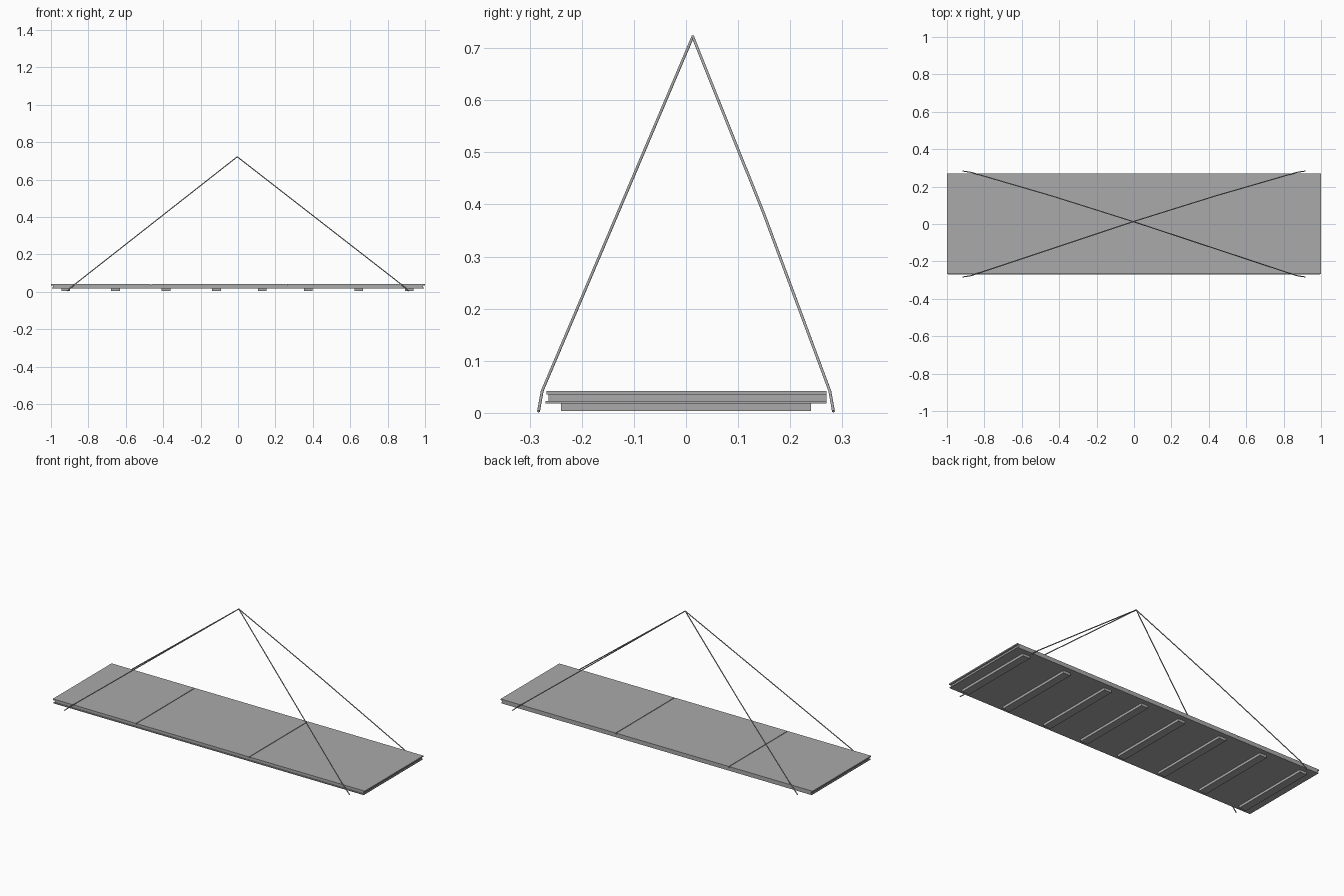
import bpy
from mathutils import Vector

cube = bpy.data.objects.get("Cube")
if cube:
    bpy.data.objects.remove(cube, do_unlink=True)

grey = bpy.data.materials.new("plain grey")
grey.use_nodes = True
grey.diffuse_color = (0.4, 0.4, 0.4, 1)
grey.node_tree.nodes["Principled BSDF"].inputs["Base Color"].default_value = (0.4, 0.4, 0.4, 1)


def box(name, low, high):
    """Axis-aligned block between two corners."""
    low, high = Vector(low), Vector(high)
    bpy.ops.mesh.primitive_cube_add(size=1, location=(low + high) / 2)
    obj = bpy.context.object
    obj.name = name
    obj.scale = high - low
    bpy.ops.object.transform_apply(location=False, rotation=False, scale=True)
    obj.data.materials.append(grey)
    return obj


def cable(name, points, radius=0.0028):
    """Thin round line through the points."""
    curve = bpy.data.curves.new(name, "CURVE")
    curve.dimensions = "3D"
    curve.bevel_depth = radius
    curve.bevel_resolution = 2
    curve.use_fill_caps = True
    spline = curve.splines.new("POLY")
    spline.points.add(len(points) - 1)
    for point, co in zip(spline.points, points):
        point.co = (*co, 1)
    curve.materials.append(grey)
    obj = bpy.data.objects.new(name, curve)
    bpy.context.collection.objects.link(obj)


# Layered deck: bottom sheet, recessed core, three top panels with narrow seams
box("bottom_sheet", (-0.995, -0.27, 0.018), (0.995, 0.27, 0.023))
box("core_sheet", (-0.99, -0.264, 0.023), (0.99, 0.27, 0.035))
seams = [-1, -0.465, 0.26, 1]
gap = 0.002
for i, (start, end) in enumerate(zip(seams, seams[1:])):
    x0 = start + (gap if i > 0 else 0)
    x1 = end - (gap if i < 2 else 0)
    box(f"top_panel_{i + 1}", (x0, -0.268, 0.035), (x1, 0.27, 0.042))

# Cross battens under the deck
for i, x in enumerate((-0.92, -0.655, -0.385, -0.115, 0.13, 0.375, 0.645, 0.915)):
    box(f"batten_{i + 1}", (x - 0.023, -0.24, 0.004), (x + 0.023, 0.24, 0.018))

# Four suspension cables meeting at the apex
apex = Vector((-0.004, 0.013, 0.722))
for side, sx in (("left", 1), ("right", -1)):
    for end, sy in (("front", -1), ("back", 1)):
        foot = Vector((sx * 0.915, sy * 0.283, 0.003))
        bend = Vector((sx * 0.87, sy * 0.276, 0.042))
        middle = (bend + apex) / 2 + Vector((0, 0.005 if sy > 0 else 0, 0))
        cable(f"cable_{end}_{side}", [foot, bend, middle, apex])
